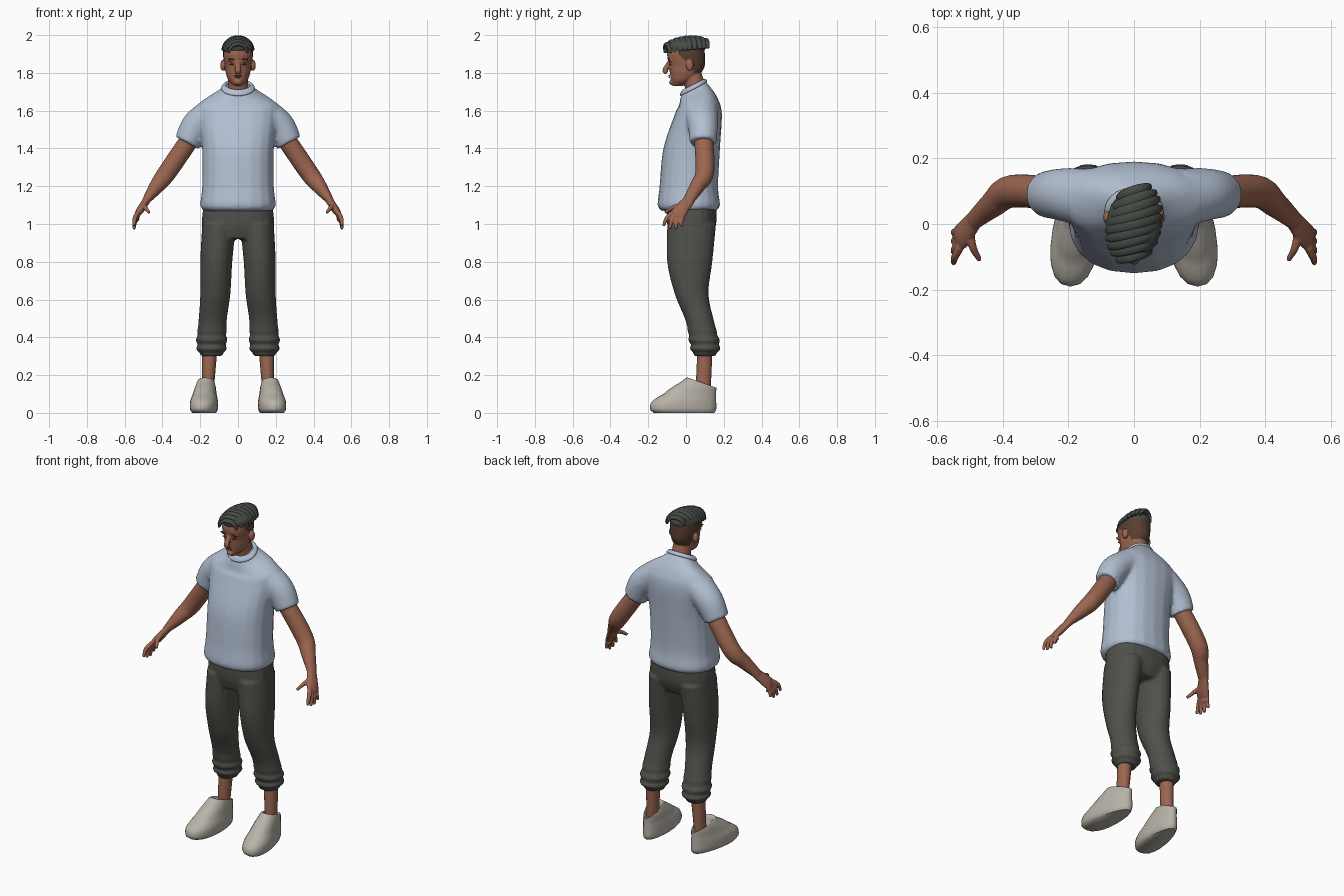
import bpy, bmesh, math, random
from mathutils import Vector

random.seed(4)
cube = bpy.data.objects.get("Cube")
if cube:
    bpy.data.objects.remove(cube)


def material(name, *rgb):
    mat = bpy.data.materials.new(name)
    mat.use_nodes = True
    mat.diffuse_color = (*rgb, 1)
    shader = mat.node_tree.nodes["Principled BSDF"]
    shader.inputs["Base Color"].default_value = (*rgb, 1)
    shader.inputs["Roughness"].default_value = 0.8
    return mat


SKIN = material("brown skin", 0.33, 0.13, 0.08)
SHIRT = material("pale blue cotton", 0.45, 0.53, 0.65)
TROUSER = material("charcoal cloth", 0.08, 0.08, 0.07)
SHOE = material("off white leather", 0.48, 0.45, 0.39)
HAIR = material("dark grey hair", 0.06, 0.07, 0.06)
FADE = material("shaved hair", 0.1, 0.05, 0.03)
LIP = material("lips", 0.26, 0.09, 0.07)
SIDES = 20
TURN = [math.tau * k / SIDES for k in range(SIDES)]
BOTH = ((1, "left"), (-1, "right"))


def blend(keys, steps=5):
    """Smooth curve through rows of numbers."""
    rows = [Vector(key) for key in keys]
    rows = [2 * rows[0] - rows[1], *rows, 2 * rows[-1] - rows[-2]]
    curve = []
    for before, start, end, after in zip(rows, rows[1:], rows[2:], rows[3:]):
        for step in range(steps):
            t = step / steps
            pull_in, pull_out = (end - before) / 2, (after - start) / 2
            ease = t * t * (3 - 2 * t)
            curve.append(start.lerp(end, ease) + pull_in * (t * (1 - t) ** 2)
                         - pull_out * (t * t * (1 - t)))
    return curve + [rows[-2]]


def ramp(value, low, high):
    return min(1, max(0, (value - low) / (high - low)))


def oval(z, half, front, back, middle=0, tilt=0, power=2, taper=0, shear=0):
    """Level ring from front to back, optionally tilted, tapered and sheared."""
    depth, points = (back - front) / 2, []
    for angle in TURN:
        c, s = math.cos(angle), math.sin(angle)
        c = math.copysign(abs(c) ** (2 / power), c)
        s = math.copysign(abs(s) ** (2 / power), s)
        y = front + depth * (1 + s)
        points.append(Vector((middle + half * c * (1 - taper * s) + shear * y,
                              y, z + tilt * depth * s)))
    return points


def limb(keys, wide=(0, 1, 0)):
    """Rings square to a path of x, y, z, wide radius and thin radius."""
    rows = blend(keys)
    spine = [Vector(row[:3]) for row in rows]
    rings = []
    for i, row in enumerate(rows):
        along = spine[min(i + 1, len(spine) - 1)] - spine[max(i - 1, 0)]
        thin_axis = along.cross(Vector(wide)).normalized()
        wide_axis = thin_axis.cross(along.normalized())
        rings.append([spine[i] + wide_axis * row[3] * math.cos(angle)
                      + thin_axis * row[4] * math.sin(angle) for angle in TURN])
    return rings


def ball(x, y, z, width, depth, height):
    """Ellipsoid as a stack of level rings."""
    rings = []
    for k in range(1, 12):
        angle = math.pi * k / 12
        reach = depth * math.sin(angle)
        rings.append(oval(z - height * math.cos(angle), width * math.sin(angle),
                          y - reach, y + reach, x))
    return rings


def flip(rings, side):
    return [[Vector((p.x * side, p.y, p.z)) for p in ring] for ring in rings]


def part(name, mat, lofts, voxel=0, relax=4):
    """Skin each stack of rings, and melt them together if a voxel size is given."""
    bm = bmesh.new()
    for rings in lofts:
        rows = [[bm.verts.new(p) for p in ring] for ring in rings]
        for low, high in zip(rows, rows[1:]):
            for k in range(SIDES):
                n = (k + 1) % SIDES
                bm.faces.new((low[k], low[n], high[n], high[k]))
        bm.faces.new(rows[0][::-1])
        bm.faces.new(rows[-1])
    bmesh.ops.recalc_face_normals(bm, faces=bm.faces)
    mesh = bpy.data.meshes.new(name)
    bm.to_mesh(mesh)
    bm.free()
    ob = bpy.data.objects.new(name, mesh)
    bpy.context.collection.objects.link(ob)
    mesh.materials.append(mat)
    bpy.ops.object.select_all(action="DESELECT")
    ob.select_set(True)
    bpy.context.view_layer.objects.active = ob
    if voxel:
        melt = ob.modifiers.new("melt", "REMESH")
        melt.mode, melt.voxel_size = "VOXEL", voxel
        ob.modifiers.new("relax", "SMOOTH").iterations = relax
        bpy.ops.object.convert(target="MESH")
    bpy.ops.object.shade_smooth_by_angle(angle=math.radians(60))
    return ob


# T-shirt: body and sleeves melted together
body = blend([(1.07, .18, -.13, .16), (1.1, .2, -.15, .18), (1.2, .19, -.14, .17),
              (1.4, .19, -.12, .18), (1.58, .21, -.06, .19), (1.64, .2, -.04, .17),
              (1.7, .1, -.03, .12), (1.73, .07, -.02, .1)])
torso = [oval(*row, tilt=ramp(row[0], 1.6, 1.7) / 2, power=2.3) for row in body]
sleeve = limb([(.14, .08, 1.59, .09, .08), (.22, .09, 1.52, .08, .08), (.27, .09, 1.43, .07, .07)])
part("t_shirt", SHIRT, [torso, sleeve, flip(sleeve, -1)], .01)

# Ribbed collar
collar = blend([(1.7, .07), (1.72, .09), (1.74, .07), (1.72, .06)])
part("shirt_collar", SHIRT, [[oval(z, r, .04 - .8 * r, .04 + .8 * r, tilt=.5) for z, r in collar]])

# Trousers with bunched cuffs
pelvis = [oval(*row, power=2.4) for row in
          blend([(1.12, .18, -.1, .16), (1, .19, -.1, .16), (.92, .15, -.08, .13)])]
leg = []
for z, inner, outer, front, back in blend(
        [(1, .01, .19, -.1, .16), (.8, .03, .2, -.1, .14), (.63, .04, .2, -.06, .12),
         (.48, .06, .21, 0, .15), (.36, .06, .22, .02, .18), (.3, .08, .2, .04, .16)], 9):
    fold = .007 * math.cos(z * 130) * ramp(z, .45, .4)
    leg.append(oval(z, (outer - inner) / 2 + fold, front - fold, back + fold, (inner + outer) / 2))
part("trousers", TROUSER, [pelvis, leg, flip(leg, -1)], .009)

# Arms, with four fingers spread from the palm and a thumb
arm = limb([(.22, .09, 1.5, .05, .05), (.37, .1, 1.28, .05, .05),
            (.43, .06, 1.2, .04, .04), (.49, .01, 1.12, .03, .02)])
palm = limb([(.48, .02, 1.13, .03, .02), (.52, -.03, 1.07, .04, .02), (.54, -.05, 1.04, .04, .01)])
digits = [((.53, .017 * k - .07, 1.06 - .01 * k), (.55, .033 * k - .12, .99 - .02 * math.sin(k)))
          for k in range(4)]
digits.append(((.5, -.02, 1.1), (.47, -.11, 1.06)))
hand = [palm]
for base, tip in digits:
    knuckle = (Vector(base) + Vector(tip)) / 2 + Vector((.006, -.006, .006))
    hand.append(limb([(*base, .013, .013), (*knuckle, .012, .012), (*tip, .008, .008)]))

# Shins and shoes
shin = limb([(.16, .09, .1, .04, .03), (.15, .1, .33, .04, .04)])
shoe = [oval(*row, middle=.175, tilt=-.35 * ramp(row[0], .1, .16), power=2.2, taper=.2, shear=-.1)
        for row in blend([(0, .06, -.17, .15), (.02, .07, -.19, .16), (.06, .07, -.18, .16),
                          (.1, .06, -.12, .16), (.14, .05, -.03, .16), (.16, .04, .01, .16),
                          (.13, .03, .03, .14)])]
for side, label in BOTH:
    part(label + "_arm", SKIN, [flip(rings, side) for rings in [arm, *hand]], .0045, 3)
    part(label + "_shin", SKIN, [flip(shin, side)])
    part(label + "_shoe", SHOE, [flip(shoe, side)])

# Head with neck, nose, chin, brows and ears melted together
skull = [oval(*row, power=2.15) for row in
         blend([(1.73, .02, -.07, -.02), (1.76, .05, -.08, .04), (1.8, .065, -.085, .08),
                (1.84, .07, -.09, .1), (1.9, .08, -.1, .1), (1.95, .07, -.08, .09),
                (1.98, .02, -.02, .03)])]
neck = limb([(0, .07, 1.64, .06, .06), (0, .03, 1.8, .05, .05)])
nose = limb([(0, -.08, 1.87, .01, .01), (0, -.11, 1.815, .016, .014), (0, -.1, 1.8, .016, .01)], (1, 0, 0))
face = [skull, neck, nose, ball(0, -.07, 1.75, .02, .02, .015)]
for side, label in BOTH:
    face += [ball(side * .08, .02, 1.84, .014, .02, .03),
             ball(side * .03, -.083, 1.866, .025, .012, .008)]
head = part("head", SKIN, face, .004, 3)

# Shaved sides and back, chosen by place on the head
head.data.materials.append(FADE)
for f in head.data.polygons:
    x, y, z = f.center
    ear = abs(x) > .077 and y < .04 and z < 1.87
    hairline = .04 - .08 * ramp(z, 1.82, 1.9)
    if z > 1.8 and y > hairline and not ear:
        f.material_index = 1

# Face details
part("mouth", LIP, [ball(0, -.089, z, .02, .005, .004) for z in (1.778, 1.786)])
for side, label in BOTH:
    part(label + "_eye", FADE, [ball(side * .032, -.084, 1.845, .013, .005, .004)])
    part(label + "_eyebrow", FADE, [ball(side * .034, -.09, 1.872, .02, .007, .004)])

# Swept hair: a cap with overlapping locks laid from side to side
part("hair_cap", HAIR, [ball(0, 0, 1.935, .083, .104, .05)])
locks = []
for i in range(9):
    y = .024 * i - .095
    span = math.sqrt(1 - (y / .12) ** 2)
    skew, path = random.uniform(.02, .03), []
    for k in range(-3, 4):
        across, up = math.sin(k * .47), math.cos(k * .47)
        size = .4 + .6 * up
        path.append((.084 * span * across, y + skew * span * across,
                     1.91 + .12 * y + (.02 + .055 * span) * up, .02 * size, .012 * size))
    locks.append(limb(path))
part("hair_locks", HAIR, locks)
